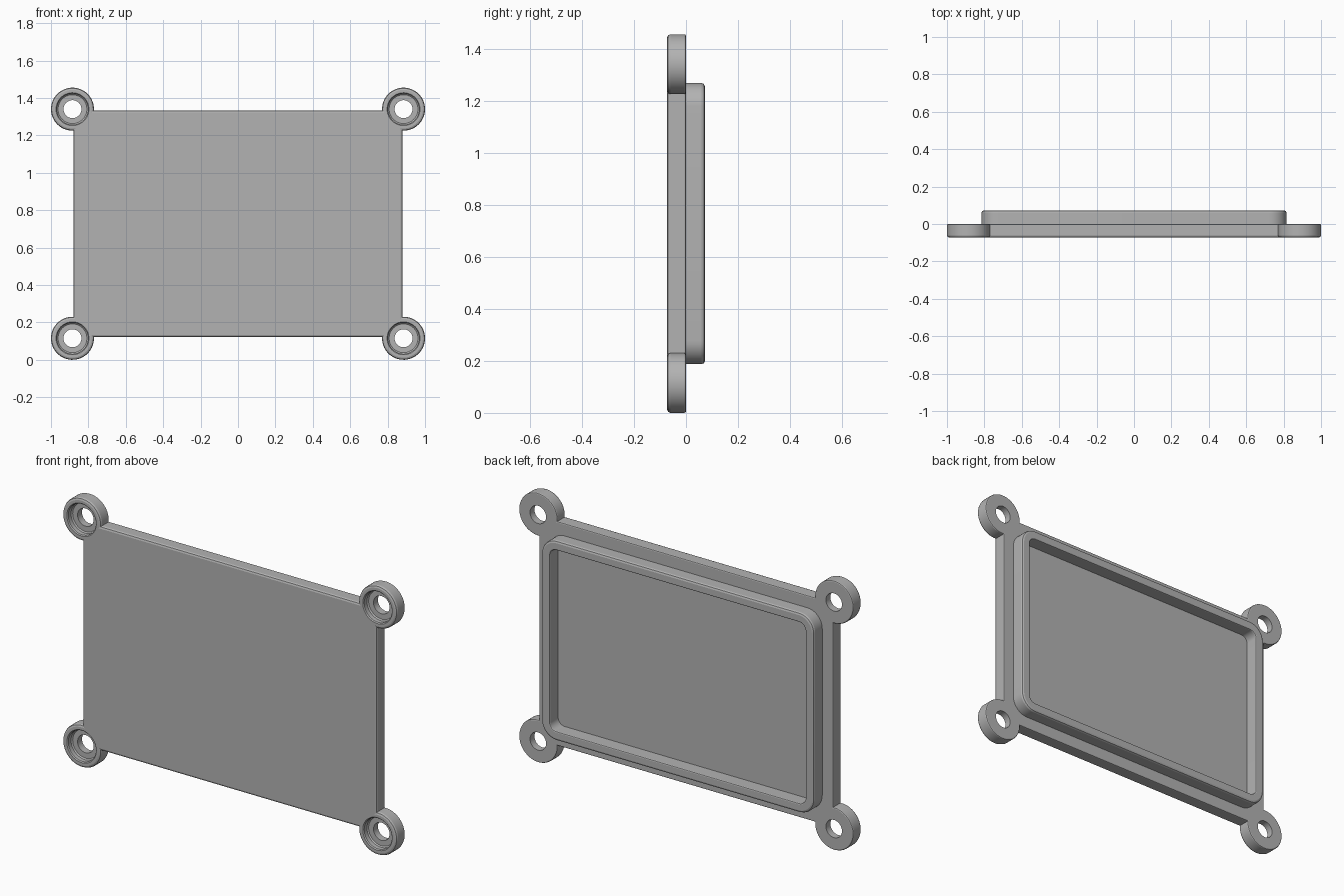
import bpy
import bmesh
from math import acos, asin, cos, pi, radians, sin

cube = bpy.data.objects.get("Cube")
if cube:
    bpy.data.objects.remove(cube, do_unlink=True)

FRONT, BACK, RIM_BACK = -0.0725, 0.0, 0.0725   # depths along y
MID_Z = 0.7275                                 # height of the centre
PLATE_X, PLATE_Z = 0.88, 0.606                 # half sizes of the plate
EAR_X, EAR_Z, EAR_R = 0.885, 0.6125, 0.115     # screw ears
EDGE = 0.012                                   # edge rounding

grey = bpy.data.materials.new("plain_grey")
grey.use_nodes = True
grey.diffuse_color = (0.45, 0.45, 0.45, 1)
grey.node_tree.nodes["Principled BSDF"].inputs["Base Color"].default_value = grey.diffuse_color


def arc(cx, cz, r, start, end, steps):
    return [(cx + r * cos(start + (end - start) * i / steps),
             cz + r * sin(start + (end - start) * i / steps)) for i in range(steps + 1)]


def four_corners(corner):
    """Mirror the points of one corner into a closed counterclockwise outline."""
    left = [(-x, z) for x, z in reversed(corner)]
    return corner + left + [(-x, -z) for x, z in corner] + [(-x, -z) for x, z in left]


def plate_outline(inset):
    hx, hz, r = PLATE_X - inset, PLATE_Z - inset, EAR_R - inset
    start = -acos((hx - EAR_X) / r)
    end = pi - asin((hz - EAR_Z) / r)
    return four_corners(arc(EAR_X, EAR_Z, r, start, end, 40))


def rounded_rect(hx, hz, r):
    return four_corners(arc(hx - r, hz - r, r, 0, pi / 2, 10))


def circle(cx, cz, r):
    return arc(cx, cz, r, 0, 2 * pi, 48)[:-1]


def add_walls(bm, layers):
    """Bridge a stack of (outline, depth) layers; return the end edge loops."""
    loops = [[bm.verts.new((x, y, z + MID_Z)) for x, z in pts] for pts, y in layers]
    n = len(loops[0])
    for a, b in zip(loops, loops[1:]):
        for i in range(n):
            j = (i + 1) % n
            bm.faces.new((a[i], a[j], b[j], b[i]))
    return [[bm.edges.get((lp[i], lp[(i + 1) % n])) for i in range(n)]
            for lp in (loops[0], loops[-1])]


def rounding(inner, y, direction):
    """Inset and depth pairs of a quarter-round edge ending at the face y."""
    return [(inner * (1 - cos(t)), y - direction * inner * (1 - sin(t)))
            for t in (0, pi / 4, pi / 2)]


def finish(bm, name):
    bmesh.ops.recalc_face_normals(bm, faces=bm.faces[:])
    mesh = bpy.data.meshes.new(name)
    bm.to_mesh(mesh)
    bm.free()
    mesh.materials.append(grey)
    obj = bpy.data.objects.new(name, mesh)
    bpy.context.collection.objects.link(obj)
    bpy.ops.object.select_all(action="DESELECT")
    obj.select_set(True)
    bpy.context.view_layer.objects.active = obj
    bpy.ops.object.shade_smooth_by_angle(angle=radians(20))


# Cover plate with four ears, rounded on the front and back edges
bm = bmesh.new()
profile = rounding(EDGE, FRONT, -1)[::-1] + rounding(EDGE / 2, BACK, 1)
front_edges, back_edges = add_walls(bm, [(plate_outline(d), y) for d, y in profile])

# Counterbored screw holes
bore = [(0.088, FRONT), (0.083, FRONT + 0.005), (0.083, -0.044), (0.077, -0.038),
        (0.048, -0.038), (0.048, BACK)]
for sx in (-1, 1):
    for sz in (-1, 1):
        front, back = add_walls(bm, [(circle(sx * EAR_X, sz * EAR_Z, r), y) for r, y in bore])
        front_edges += front
        back_edges += back

# Flat faces around the holes
bmesh.ops.triangle_fill(bm, edges=front_edges, use_beauty=True, normal=(0, -1, 0))
bmesh.ops.triangle_fill(bm, edges=back_edges, use_beauty=True, normal=(0, 1, 0))
finish(bm, "cover_plate")

# Raised locating rim on the back
RIM_X, RIM_Z, WALL = 0.815, 0.54, 0.05
bm = bmesh.new()
outer = [(0, BACK - 0.005)] + rounding(EDGE, RIM_BACK, 1)
inner = [(WALL - d, y) for d, y in reversed(rounding(EDGE / 2, RIM_BACK, 1))]
inner.append((WALL, BACK - 0.005))
add_walls(bm, [(rounded_rect(RIM_X - d, RIM_Z - d, 0.09 - d), y) for d, y in outer + inner])
finish(bm, "locating_rim")
